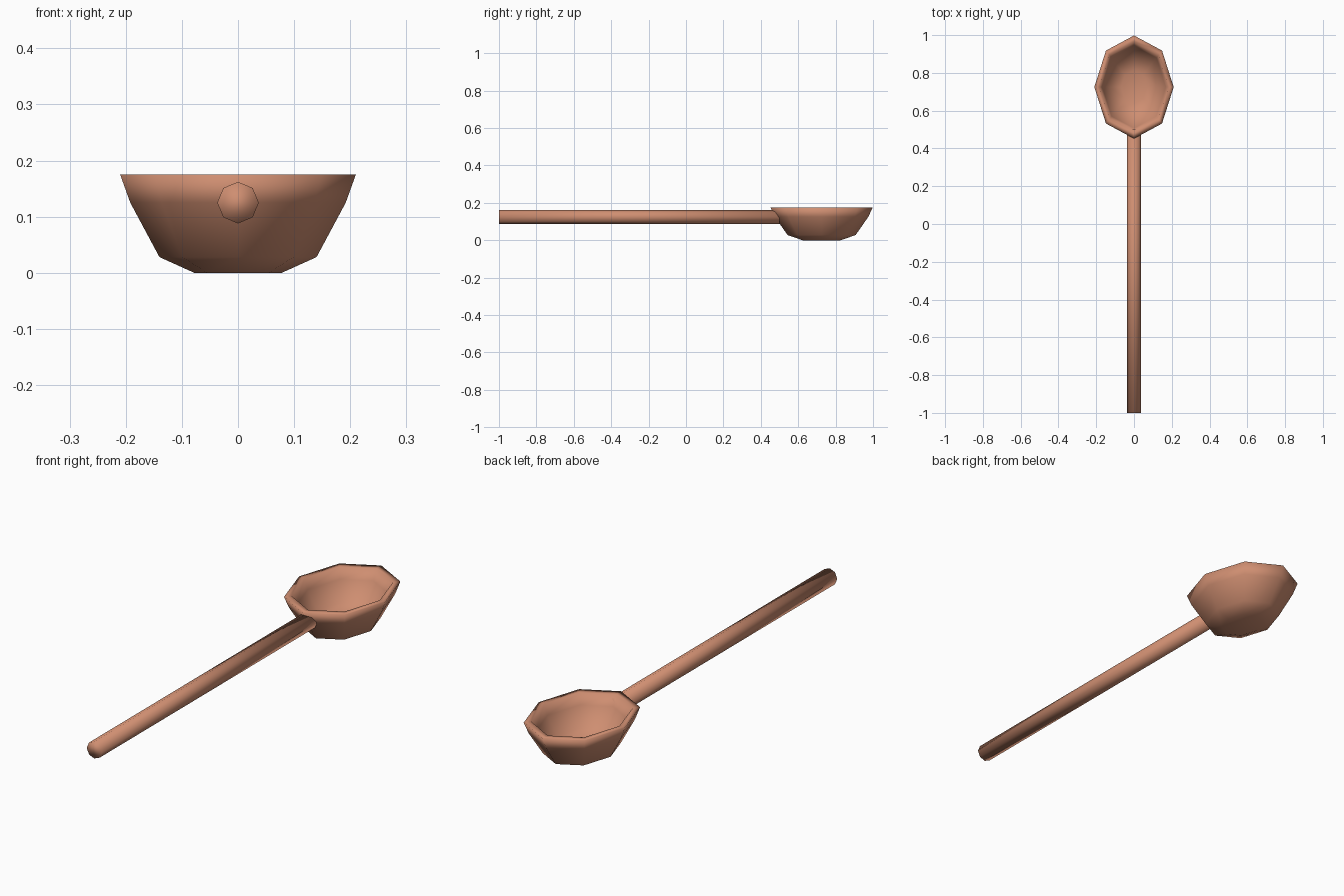
import bpy
import bmesh
from math import cos, sin, pi

cube = bpy.data.objects.get("Cube")
if cube:
    bpy.data.objects.remove(cube, do_unlink=True)

SIDES = 8

wood = bpy.data.materials.new("warm wood")
wood.use_nodes = True
colour = (0.62, 0.27, 0.165, 1)
wood.diffuse_color = colour
wood.node_tree.nodes["Principled BSDF"].inputs["Base Color"].default_value = colour


def loft(name, rings):
    """Skin a list of eight-point rings and cap both ends."""
    bm = bmesh.new()
    loops = [[bm.verts.new(p) for p in ring] for ring in rings]
    for a, b in zip(loops, loops[1:]):
        for i in range(SIDES):
            j = (i + 1) % SIDES
            bm.faces.new((a[i], a[j], b[j], b[i]))
    bm.faces.new(loops[0])
    bm.faces.new(loops[-1])
    bmesh.ops.recalc_face_normals(bm, faces=bm.faces)
    for f in bm.faces:
        f.smooth = True
    mesh = bpy.data.meshes.new(name)
    bm.to_mesh(mesh)
    bm.free()
    mesh.materials.append(wood)
    obj = bpy.data.objects.new(name, mesh)
    bpy.context.collection.objects.link(obj)
    return obj


def oval(rx, ry, y, z):
    steps = [2 * pi * i / SIDES for i in range(SIDES)]
    return [(rx * cos(t), y + ry * sin(t), z) for t in steps]


def upright_ring(r, y, z):
    steps = [2 * pi * i / SIDES for i in range(SIDES)]
    return [(r * cos(t), y, z + r * sin(t)) for t in steps]


# Bowl: outer wall upward, flat rim, then inner wall down to the floor
profile = [(0.078, 0), (0.14, 0.028), (0.192, 0.125), (0.21, 0.175),
           (0.183, 0.175), (0.168, 0.128), (0.122, 0.05), (0.068, 0.027)]
loft("spoon_bowl", [oval(r, r * 1.3, 0.725, z) for r, z in profile])

# Handle: straight octagonal rod ending inside the bowl wall
loft("spoon_handle", [upright_ring(0.037, y, 0.125) for y in (-1, 0.5)])
